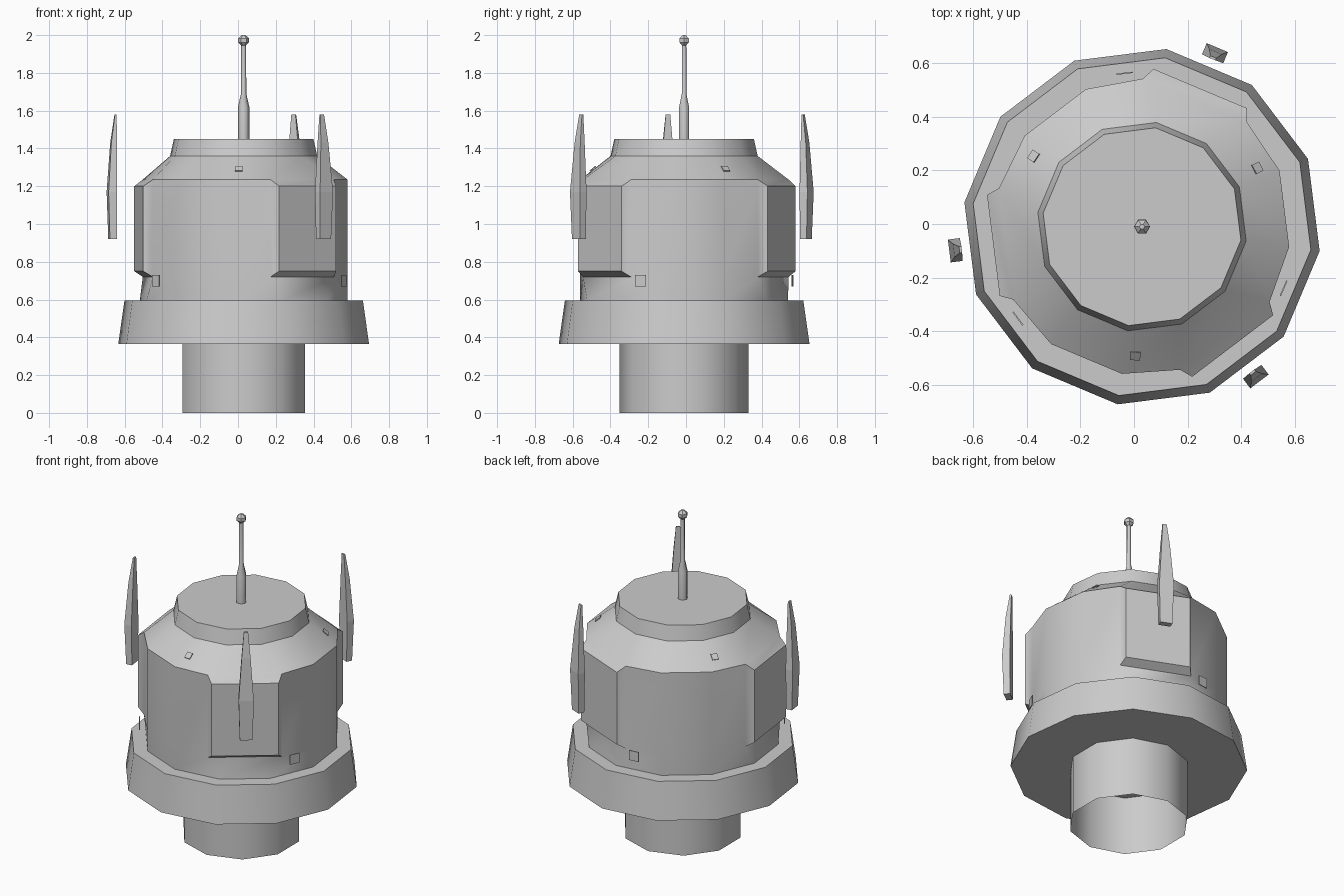
import bpy
import math
from mathutils import Vector

cube = bpy.data.objects.get("Cube")
if cube:
    bpy.data.objects.remove(cube, do_unlink=True)

AXIS = Vector((0.03, -0.01, 0))
PHASE = 82.2                       # direction of one corner of the hull
PANELS = (67.2, 187.2, 307.2)      # directions of the three side panels

grey = bpy.data.materials.new("light_grey")
grey.use_nodes = True
grey.diffuse_color = (0.6, 0.6, 0.6, 1)
grey.node_tree.nodes["Principled BSDF"].inputs["Base Color"].default_value = (0.6, 0.6, 0.6, 1)


def polar(angle, out, side, z):
    """Point at a distance out along a direction, shifted sideways."""
    a = math.radians(angle)
    return AXIS + Vector((out * math.cos(a) - side * math.sin(a),
                          out * math.sin(a) + side * math.cos(a), z))


def ring(sides, radius, z, phase=PHASE):
    return [polar(phase + i * 360 / sides, radius, 0, z) for i in range(sides)]


def make(name, verts, faces, smooth=None):
    mesh = bpy.data.meshes.new(name)
    mesh.from_pydata(verts, [], faces)
    mesh.materials.append(grey)
    obj = bpy.data.objects.new(name, mesh)
    bpy.context.collection.objects.link(obj)
    if smooth:
        bpy.ops.object.select_all(action='DESELECT')
        obj.select_set(True)
        bpy.context.view_layer.objects.active = obj
        bpy.ops.object.shade_smooth_by_angle(angle=math.radians(smooth))
    return obj


def loft(rings, bottom=True, top=True):
    """Skin a stack of counter-clockwise rings."""
    n = len(rings[0])
    verts = [p for r in rings for p in r]
    faces = [(k * n + i, k * n + (i + 1) % n, (k + 1) * n + (i + 1) % n, (k + 1) * n + i)
             for k in range(len(rings) - 1) for i in range(n)]
    if bottom:
        faces.append(tuple(reversed(range(n))))
    if top:
        faces.append(tuple(range(len(verts) - n, len(verts))))
    return verts, faces


# Open neck tube and flange
make("neck", *loft([ring(10, 0.341, z, 90) for z in (0, 0.37)], False, False), smooth=40)
make("flange", *loft([ring(12, 0.67, 0.365), ring(12, 0.637, 0.595)]), smooth=40)


# Hull: corners beside each panel are pulled out sideways to the panel edges
def hull_ring(z):
    pts = []
    for i in range(12):
        angle = PHASE + i * 30
        near = [(p, (angle - p + 180) % 360 - 180) for p in PANELS]
        panel, offset = min(near, key=lambda t: abs(t[1]))
        if abs(offset) < 20:
            pts.append(polar(panel, 0.512, math.copysign(0.21, offset), z))
        else:
            pts.append(polar(angle, 0.555, 0, z))
    return pts


verts, faces = loft([ring(12, 0.555, 0.595), hull_ring(0.72), hull_ring(1.235),
                     ring(12, 0.393, 1.36)], False, False)

# Raised panels with sloped borders replace three of the hull faces
for angle in PANELS:
    mid = polar(angle, 0.512, 0, 0.98)
    base = min(faces, key=lambda f: (sum((verts[i] for i in f), Vector()) / len(f) - mid).length)
    faces.remove(base)
    first = len(verts)
    verts += [polar(angle, 0.56, s, z) for s, z in
              ((-0.19, 0.75), (0.19, 0.75), (0.19, 1.2), (-0.19, 1.2))]
    outer = list(range(first, first + 4))
    faces.append(tuple(outer))
    for i in range(4):
        j = (i + 1) % 4
        faces.append((base[i], base[j], outer[j], outer[i]))
make("hull", verts, faces, smooth=40)

# Top cap
make("cap", *loft([ring(12, 0.393, 1.36), ring(12, 0.373, 1.45)]), smooth=40)

# Antenna with a faceted tip
make("antenna", *loft([ring(6, r, z, 0) for r, z in
                       ((0.03, 1.45), (0.03, 1.62), (0.014, 1.69), (0.013, 1.955))]), smooth=65)
make("antenna_tip", *loft([ring(6, r, z, 0) for r, z in
                           ((0.012, 1.945), (0.029, 1.962), (0.029, 1.982), (0.01, 2.0))]))

# Free-standing tapered fins, one outside each panel
for n, angle in enumerate(PANELS):
    sections = [[polar(angle, d, s, z) for d, s in ((inn, -w), (out, -w), (out, w), (inn, w))]
                for z, inn, out, w in ((0.92, 0.681, 0.718, 0.036), (1.17, 0.681, 0.726, 0.043),
                                       (1.43, 0.68, 0.709, 0.025), (1.58, 0.679, 0.688, 0.012))]
    make(f"fin_{n + 1}", *loft(sections))


def plate(name, angle, out, z, half_w, rise, run):
    """Thin plate; rise and run give half its height and inward lean."""
    lean = Vector((rise, run)).normalized() * 0.0025
    rings = []
    for k in (-1, 1):
        o, h = out - k * run, z + k * rise
        rings.append([polar(angle, o + t * lean.x, s, h + t * lean.y)
                      for t, s in ((-1, -half_w), (1, -half_w), (1, half_w), (-1, half_w))])
    make(name, *loft(rings))


# Small plates around the foot of the hull and on its shoulder
for n in range(3):
    plate(f"foot_plate_{n + 1}", 96.5 + n * 120, 0.577, 0.70, 0.031, 0.03, 0.0)
    plate(f"shoulder_plate_{n + 1}", 27 + n * 120, 0.484, 1.293, 0.019, 0.012, 0.0145)
